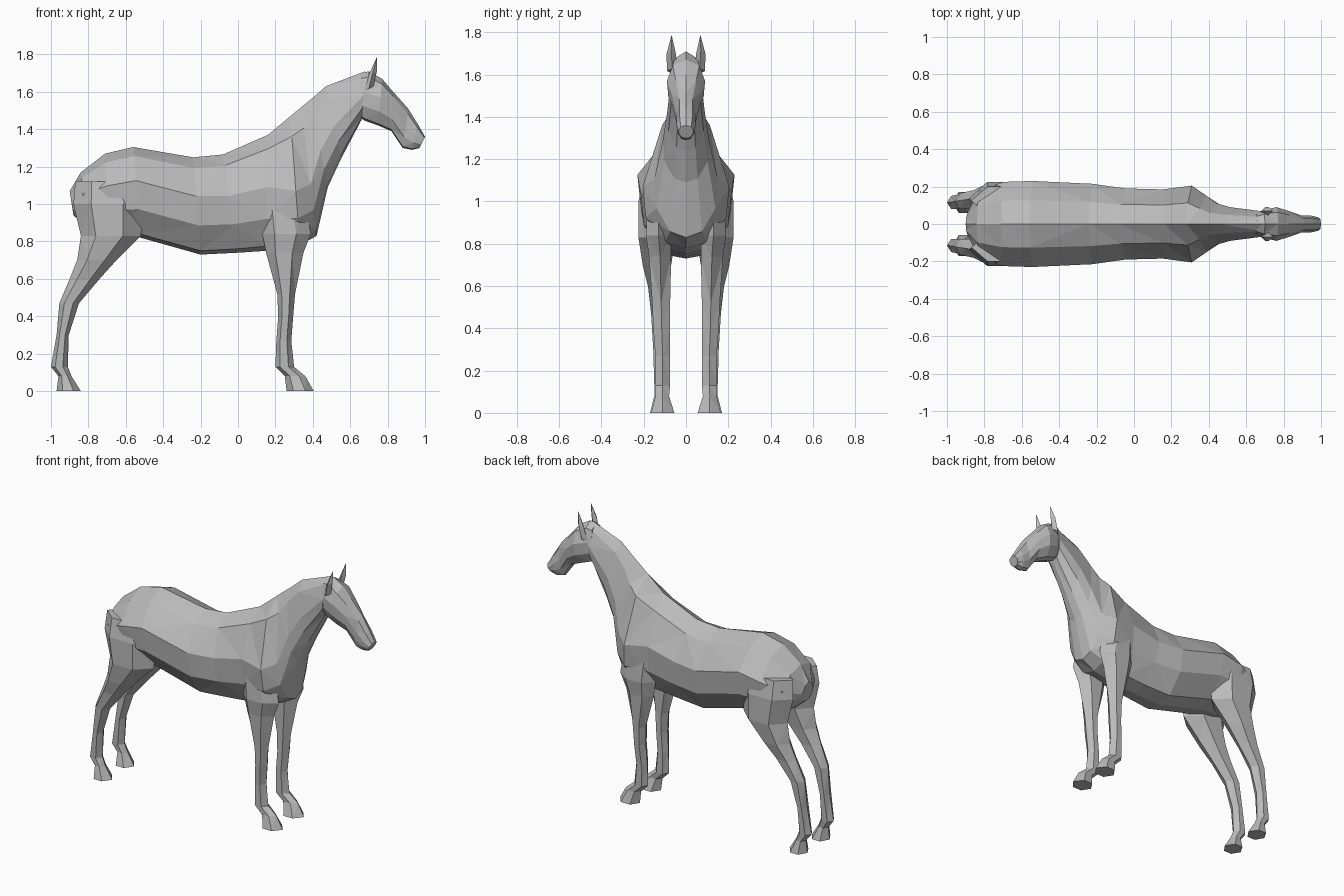
import bpy
import bmesh
from mathutils import Vector

default_cube = bpy.data.objects.get("Cube")
if default_cube:
    bpy.data.objects.remove(default_cube, do_unlink=True)

# One plain coat colour
coat = bpy.data.materials.new("coat_grey")
coat.use_nodes = True
coat_colour = (0.5, 0.5, 0.5, 1)
coat.diffuse_color = coat_colour
coat.node_tree.nodes["Principled BSDF"].inputs["Base Color"].default_value = coat_colour

UNIT = 0.01  # station tables are written in hundredths


def finish(name, bm):
    """Turn a bmesh into a flat shaded, triangulated object."""
    bmesh.ops.recalc_face_normals(bm, faces=bm.faces)
    bmesh.ops.triangulate(bm, faces=bm.faces, quad_method='SHORT_EDGE')
    mesh = bpy.data.meshes.new(name)
    bm.to_mesh(mesh)
    bm.free()
    mesh.materials.append(coat)
    part = bpy.data.objects.new(name, mesh)
    bpy.context.scene.collection.objects.link(part)
    return part


def loft(name, rings):
    """Skin a row of equal rings and close both ends."""
    bm = bmesh.new()
    loops = [[bm.verts.new(Vector(p) * UNIT) for p in ring] for ring in rings]
    for a, b in zip(loops, loops[1:]):
        for i in range(len(a)):
            j = (i + 1) % len(a)
            bm.faces.new((a[i], a[j], b[j], b[i]))
    bm.faces.new(loops[0])
    bm.faces.new(loops[-1])
    return finish(name, bm)


def body_ring(top_x, top_z, low_x, low_z, width, wide_at, ridge=0.55, keel=0.5):
    """Slanted cross-section: spine, back ridge, flank, belly edge, keel."""
    half = [(0, 1), (ridge, 1 - (1 - wide_at) * 0.27), (1, wide_at),
            (0.93, wide_at * 0.5), (keel, 0.04), (0, 0)]
    outline = half + [(-w, h) for w, h in half[-2:0:-1]]
    return [(low_x + (top_x - low_x) * h, w * width,
             low_z + (top_z - low_z) * h) for w, h in outline]


def leg_ring(z, back, front, inner, outer):
    """Six-sided horizontal cross-section of a leg."""
    mid, length = (inner + outer) / 2, front - back
    return [(back, mid, z), (back + length * 0.25, outer, z),
            (front - length * 0.3, outer, z), (front, mid, z),
            (front - length * 0.3, inner, z), (back + length * 0.25, inner, z)]


# Trunk and neck: top x, top z, bottom x, bottom z, half width, widest height
trunk = [
    (-90, 107, -88, 94, 6, 0.5),
    (-84, 117, -81, 88, 18, 0.6),
    (-71, 127, -68, 84, 22.5, 0.6),
    (-56, 130.5, -52, 82, 23, 0.63),
    (-24, 125, -20, 73, 21.5, 0.6),
    (-8, 126.5, 0, 74, 19, 0.58),
    (16, 137, 15, 75, 18.5, 0.55),
    (28, 147, 33, 78, 20.5, 0.42),
    (34, 152, 42, 83, 15, 0.4),
    (39, 156, 48, 109, 11, 0.42),
    (47, 163, 55, 124, 9, 0.45),
    (68, 171, 66, 145, 7, 0.5),
]
loft("trunk_and_neck", [body_ring(*s) for s in trunk])

# Head, from the poll to the muzzle
head = [
    (66, 170, 64, 147, 6, 0.55),
    (70, 171, 68, 144.5, 7.5, 0.55),
    (77, 167, 75, 142, 9, 0.6),
    (83, 160, 82, 139, 7, 0.6),
    (91, 151, 88, 130, 4.5, 0.55),
    (96, 143, 93, 129, 4.5, 0.55),
    (100, 136, 97, 130, 3.5, 0.6),
]
loft("head", [body_ring(*s, ridge=0.7) for s in head])

# Legs: height, back x, front x, inner y, outer y
front_leg = [
    (100, 12, 36, 8, 18),
    (84, 13, 39, 7, 19),
    (74, 15, 35, 7, 17.5),
    (52, 21, 30.5, 7.5, 16),
    (40, 21.5, 29.5, 7.5, 15.5),
    (27, 20.5, 28.5, 7.5, 14.5),
    (13, 20, 30, 7.5, 14.5),
    (8, 25, 36, 8, 14.5),
    (0, 26, 40.5, 5.5, 16.5),
]
hind_leg = [
    (112, -87, -52, 5, 20),
    (100, -88, -50, 5, 22.5),
    (83, -84, -52, 5, 22.5),
    (70, -86, -65, 7, 20.5),
    (60, -90, -74, 8, 18),
    (47, -95.5, -85, 8, 16.5),
    (30, -97, -90.5, 8, 15.5),
    (13, -100, -91, 8, 15),
    (8, -96, -89, 8.5, 15),
    (0, -97, -84, 6, 17),
]


def ear_rings(side):
    """Slim leaf that leans forward and ends in a point."""
    stations = [(70, 6.5, 163, 2.5), (72, 7, 171, 2.2), (74.2, 6.8, 178.5, 0.1)]
    return [[(x + r, side * y, z), (x, side * (y + r), z - r * 0.5),
             (x - r, side * y, z - r), (x, side * (y - r), z - r * 0.5)]
            for x, y, z, r in stations]


for label, side in (("left", 1), ("right", -1)):
    for leg_name, stations in (("front_leg", front_leg), ("hind_leg", hind_leg)):
        rings = [[(x, side * y, z) for x, y, z in leg_ring(*s)] for s in stations]
        loft(f"{label}_{leg_name}", rings)
    loft(f"{label}_ear", ear_rings(side))
